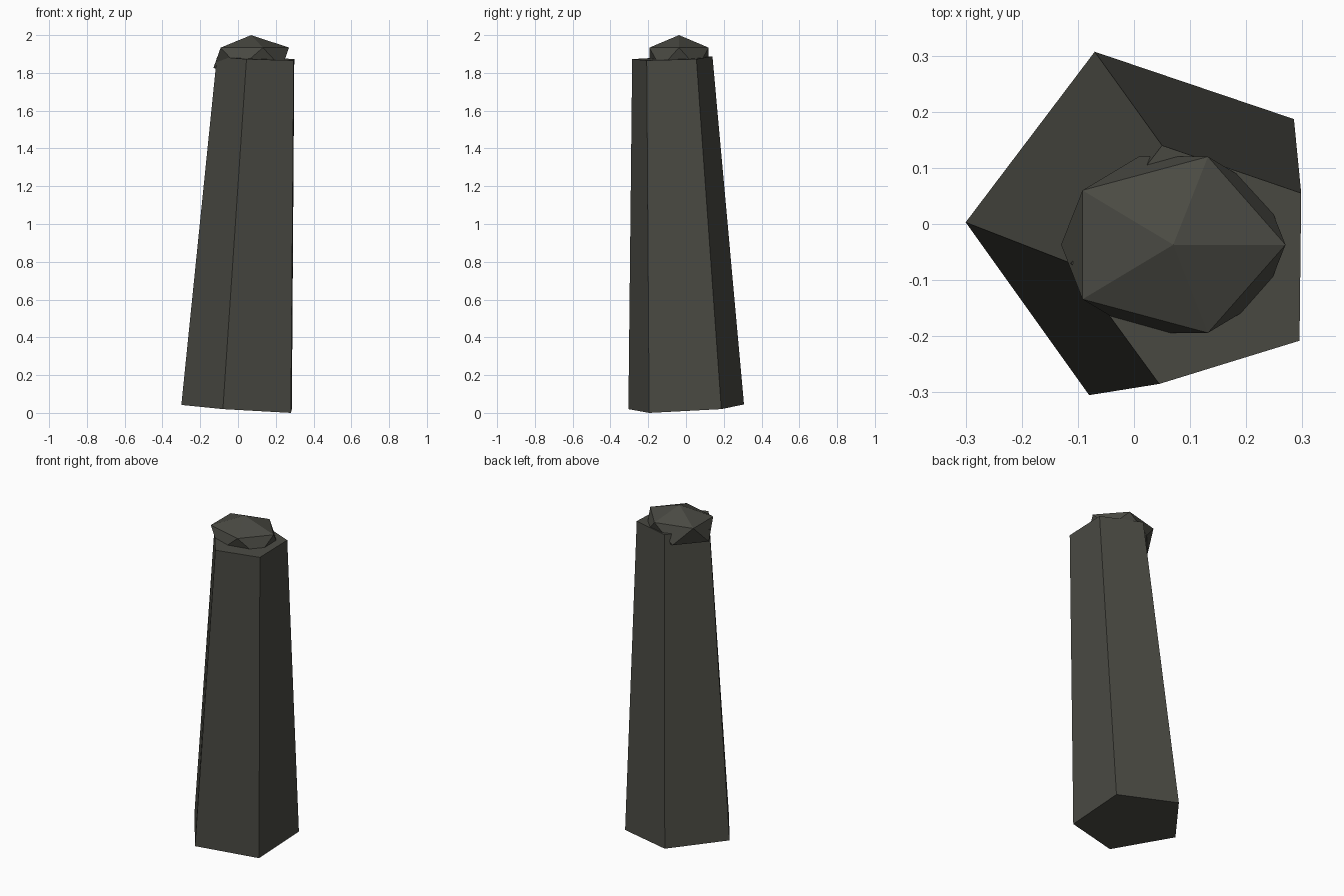
import bpy, bmesh
from mathutils import Matrix, Vector

if "Cube" in bpy.data.objects:
    bpy.data.objects.remove(bpy.data.objects["Cube"])

stone = bpy.data.materials.new("dark stone")
stone.diffuse_color = (0.068, 0.068, 0.056, 1)
stone.use_nodes = True
stone.node_tree.nodes["Principled BSDF"].inputs["Base Color"].default_value = stone.diffuse_color


def add_object(name, bm):
    bmesh.ops.recalc_face_normals(bm, faces=bm.faces)
    mesh = bpy.data.meshes.new(name)
    bm.to_mesh(mesh)
    bm.free()
    mesh.materials.append(stone)
    obj = bpy.data.objects.new(name, mesh)
    bpy.context.collection.objects.link(obj)
    return obj


# Leaning, tapered five-sided pillar
bottom = [(-0.30, 0.003, 0.042), (-0.07, 0.307, 0.045), (0.285, 0.187, 0.02),
          (0.28, -0.195, 0.0), (-0.08, -0.305, 0.02)]
top = [(-0.112, -0.07, 1.885), (0.05, 0.14, 1.888), (0.298, 0.055, 1.873),
       (0.295, -0.208, 1.866), (0.045, -0.285, 1.873)]
bm = bmesh.new()
low = [bm.verts.new(p) for p in bottom]
high = [bm.verts.new(p) for p in top]
bm.faces.new(low)
bm.faces.new(high)
for i in range(5):
    j = (i + 1) % 5
    bm.faces.new((low[i], low[j], high[j], high[i]))
add_object("pillar", bm)

# Flattened faceted cap stone
bm = bmesh.new()
bmesh.ops.create_icosphere(bm, subdivisions=1, radius=1)
bmesh.ops.transform(bm, verts=bm.verts,
                    matrix=Matrix.Translation((0.07, -0.037, 1.88))
                    @ Matrix.Diagonal((0.2236, 0.1846, 0.12, 1)))
add_object("cap_stone", bm)
